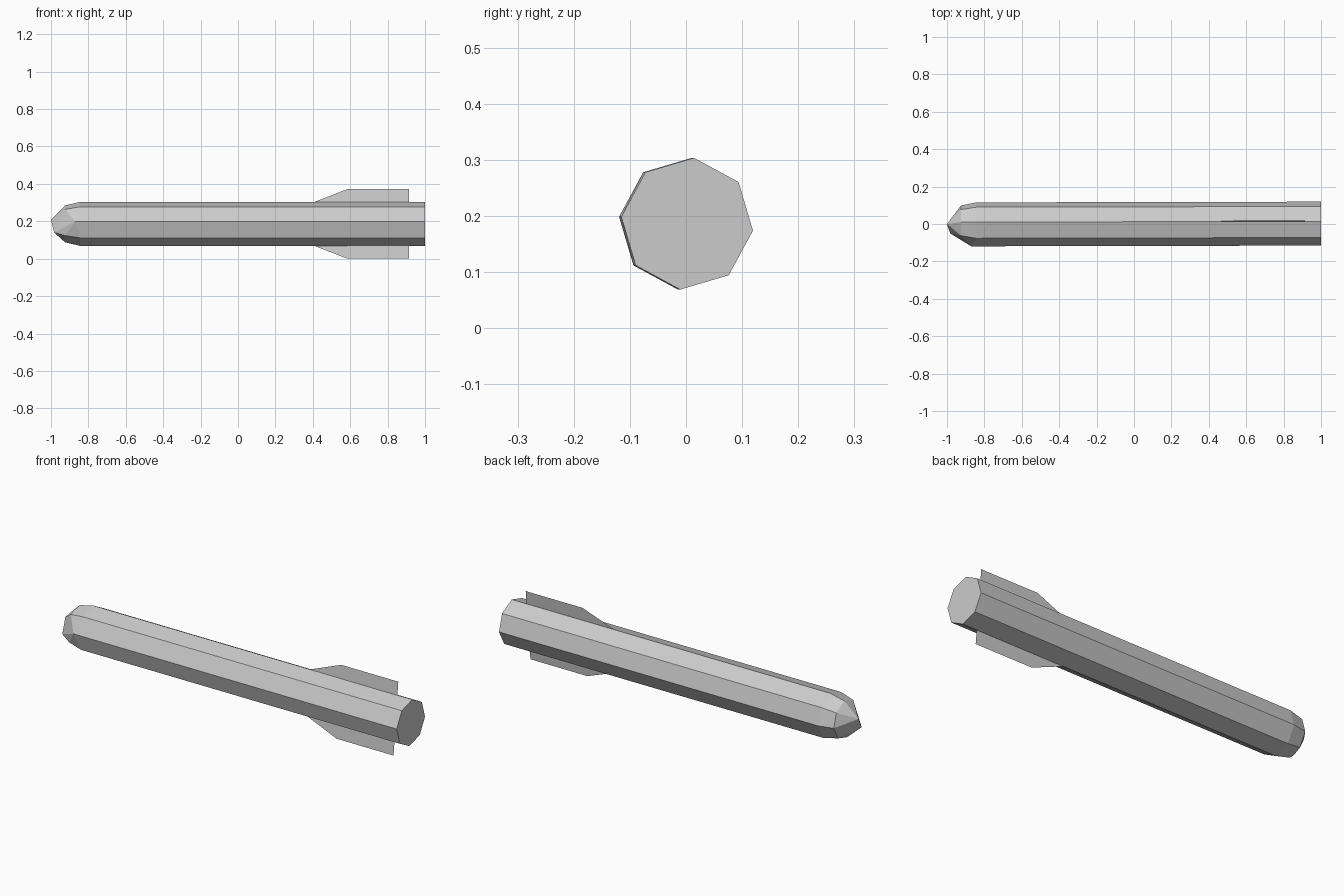
import bpy, bmesh
from math import cos, sin, radians
from mathutils import Vector

cube = bpy.data.objects.get("Cube")
if cube:
    bpy.data.objects.remove(cube)

AXIS_Z = 0.186      # height of the body axis
ROLL = 84           # roll of the octagon, in degrees
RADIUS = 0.118

grey = bpy.data.materials.new("light_grey")
grey.use_nodes = True
grey.diffuse_color = (0.6, 0.6, 0.6, 1)
grey.node_tree.nodes["Principled BSDF"].inputs["Base Color"].default_value = grey.diffuse_color


def around(x, radius, angle, shift=0):
    """Point at an angle around the body axis, with a sideways shift."""
    a = radians(angle)
    return Vector((x, shift + radius * cos(a), AXIS_Z + radius * sin(a)))


def finish(name, bm):
    mesh = bpy.data.meshes.new(name)
    bm.to_mesh(mesh)
    bm.free()
    mesh.materials.append(grey)
    obj = bpy.data.objects.new(name, mesh)
    bpy.context.collection.objects.link(obj)
    return obj


# Octagonal body with a blunt, slightly irregular faceted nose
points = [Vector((-1, 0, 0.207)), Vector((-0.983, -0.05, 0.14))]
for k in range(8):
    angle = ROLL + 45 * k
    flank = k == 2                      # the -y ridge runs further forward
    points.append(around(1, RADIUS, angle, 0.002))
    points.append(around(-0.87 if flank else -0.845, RADIUS, angle, -0.002))
    if not flank:
        points.append(around(-0.925, 0.099, angle))

bm = bmesh.new()
for p in points:
    bm.verts.new(p)
bmesh.ops.convex_hull(bm, input=bm.verts)
bmesh.ops.dissolve_limit(bm, angle_limit=radians(1), verts=bm.verts, edges=bm.edges)
bmesh.ops.recalc_face_normals(bm, faces=bm.faces)
finish("body", bm)

# Two thin tail fins on opposite ridges
fin_profile = [(0.4, 0.115), (0.585, 0.187), (0.915, 0.187), (0.915, 0.115)]
for name, angle in (("upper_fin", ROLL), ("lower_fin", ROLL + 180)):
    bm = bmesh.new()
    bm.faces.new([bm.verts.new(around(x, r, angle)) for x, r in fin_profile])
    finish(name, bm)
